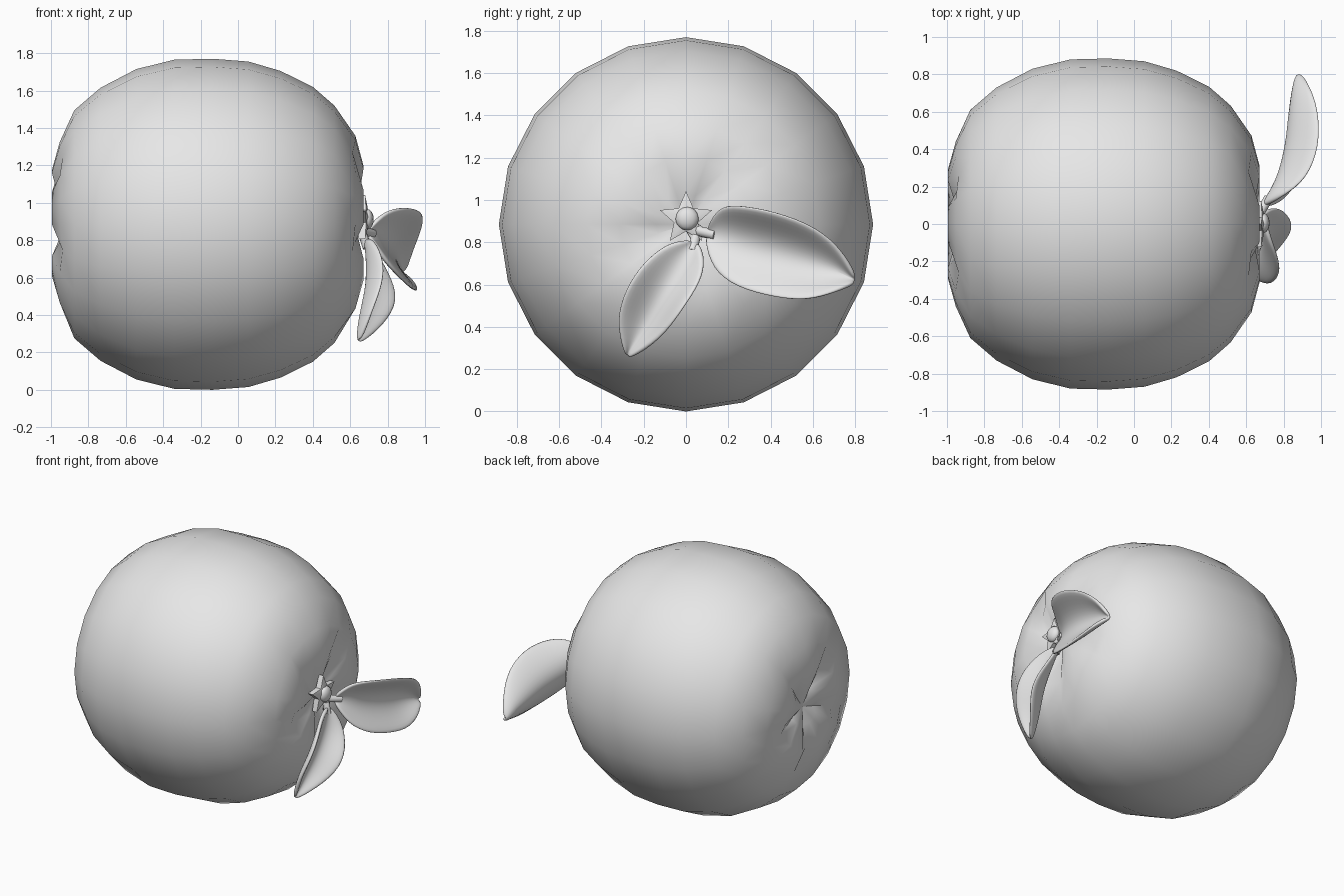
import bpy, bmesh, math
from mathutils import Vector

if "Cube" in bpy.data.objects:
    bpy.data.objects.remove(bpy.data.objects["Cube"])

CZ = 0.885   # height of the fruit axis, which runs along x
grey = bpy.data.materials.new("pale grey")
grey.diffuse_color = (0.8, 0.8, 0.8, 1)
grey.use_nodes = True
grey.node_tree.nodes["Principled BSDF"].inputs["Base Color"].default_value = grey.diffuse_color


def make(name, verts, faces, angle=60):
    """Mesh object with consistent normals and smooth shading."""
    me = bpy.data.meshes.new(name)
    me.from_pydata(verts, [], faces)
    bm = bmesh.new()
    bm.from_mesh(me)
    bmesh.ops.recalc_face_normals(bm, faces=bm.faces)
    bm.to_mesh(me)
    bm.free()
    me.materials.append(grey)
    ob = bpy.data.objects.new(name, me)
    bpy.context.collection.objects.link(ob)
    bpy.ops.object.select_all(action='DESELECT')
    ob.select_set(True)
    bpy.context.view_layer.objects.active = ob
    bpy.ops.object.shade_smooth_by_angle(angle=math.radians(angle))
    return ob


# Fruit: 20-sided lathe around x; (x, radius, groove depth along x)
profile = [(-0.955, 0.13, 0.03), (-0.995, 0.29, 0.045), (-0.953, 0.44, 0.015),
           (-0.875, 0.61, 0), (-0.735, 0.73, 0), (-0.543, 0.83, 0),
           (-0.34, 0.88, 0), (-0.136, 0.885, 0), (0.056, 0.87, 0),
           (0.227, 0.82, 0), (0.4, 0.735, 0), (0.516, 0.634, 0),
           (0.628, 0.473, -0.015), (0.671, 0.313, -0.045), (0.645, 0.14, -0.03)]
N = 20
verts, faces = [], []
for x, r, groove in profile:
    for k in range(N):
        a = math.pi / 2 + 2 * math.pi * k / N
        dx = groove if k % 4 == 2 else 0      # five radial creases at each end
        verts.append((x + dx, r * math.cos(a), CZ + r * math.sin(a)))
for i in range(len(profile) - 1):
    for k in range(N):
        j = (k + 1) % N
        faces.append((i * N + k, i * N + j, (i + 1) * N + j, (i + 1) * N + k))
for row, x in ((0, -0.925), (len(profile) - 1, 0.61)):
    verts.append((x, 0, CZ))
    for k in range(N):
        faces.append((row * N + k, row * N + (k + 1) % N, len(verts) - 1))
make("fruit", verts, faces)

# Calyx: five-pointed star with a raised middle
SZ = 0.912
verts = [(0.705, 0, SZ), (0.61, 0, SZ)]
for k in range(10):
    a = math.pi / 2 + math.pi * k / 5
    r = 0.06 if k % 2 else 0.13
    for x in (0.685 if k % 2 else 0.68, 0.645):
        verts.append((x, r * math.cos(a), SZ + r * math.sin(a)))
faces = []
for k in range(10):
    a, b = 2 + 2 * k, 2 + 2 * ((k + 1) % 10)
    faces += [(0, a, b), (1, a + 1, b + 1), (a, a + 1, b + 1, b)]
make("calyx", verts, faces, 40)

# Stalk stub in the middle of the star
bpy.ops.mesh.primitive_uv_sphere_add(segments=12, ring_count=8, radius=0.055,
                                     location=(0.69, 0.005, SZ))
stub = bpy.context.object
stub.name = "stalk_stub"
stub.scale = (0.65, 1, 1)
stub.data.materials.append(grey)
bpy.ops.object.shade_smooth()


def leaf(name, rows):
    """Cupped blade; each row gives one edge, the midrib and the other edge."""
    verts, faces = [], []
    for row in rows:
        l, m, r = (Vector(p) for p in row)
        hl, hr = l.lerp(m, 0.5), r.lerp(m, 0.5)
        bow = (m - (l + r) / 2) * 0.22
        verts += [l, hl + bow, m, hr + bow, r]
    for i in range(len(rows) - 1):
        for k in range(4):
            a = i * 5 + k
            faces.append((a, a + 1, a + 6, a + 5))
    ob = make(name, verts, faces)
    solid = ob.modifiers.new("thickness", 'SOLIDIFY')
    solid.thickness = 0.03
    solid.offset = 0
    ob.modifiers.new("rounding", 'SUBSURF').levels = 2
    ob.modifiers["rounding"].render_levels = 2


leaf("side_leaf", [
    [(0.71, 0.10, 0.87), (0.69, 0.10, 0.84), (0.71, 0.09, 0.81)],
    [(0.80, 0.15, 0.97), (0.73, 0.17, 0.83), (0.80, 0.12, 0.67)],
    [(0.93, 0.24, 0.98), (0.77, 0.26, 0.80), (0.89, 0.24, 0.58)],
    [(1.00, 0.42, 0.95), (0.81, 0.42, 0.76), (0.94, 0.42, 0.535)],
    [(0.99, 0.62, 0.875), (0.825, 0.60, 0.70), (0.97, 0.57, 0.52)],
    [(0.94, 0.74, 0.76), (0.85, 0.73, 0.66), (0.95, 0.71, 0.565)],
    [(0.90, 0.80, 0.64), (0.875, 0.80, 0.62), (0.90, 0.795, 0.605)]])
leaf("lower_leaf", [
    [(0.70, 0.02, 0.81), (0.685, 0.04, 0.80), (0.70, 0.065, 0.79)],
    [(0.73, -0.09, 0.80), (0.69, 0.00, 0.74), (0.75, 0.09, 0.72)],
    [(0.78, -0.21, 0.70), (0.69, -0.05, 0.65), (0.81, 0.075, 0.62)],
    [(0.78, -0.29, 0.58), (0.685, -0.11, 0.53), (0.87, -0.02, 0.48)],
    [(0.72, -0.335, 0.43), (0.655, -0.19, 0.40), (0.78, -0.12, 0.34)],
    [(0.66, -0.29, 0.27), (0.64, -0.28, 0.26), (0.66, -0.27, 0.25)]])


def leaf_stem(name, points):
    """Short round tube through the points."""
    cu = bpy.data.curves.new(name, 'CURVE')
    cu.dimensions = '3D'
    cu.bevel_depth = 0.025
    cu.bevel_resolution = 2
    cu.use_fill_caps = True
    sp = cu.splines.new('POLY')
    sp.points.add(len(points) - 1)
    for p, co in zip(sp.points, points):
        p.co = (*co, 1)
    cu.materials.append(grey)
    bpy.context.collection.objects.link(bpy.data.objects.new(name, cu))


leaf_stem("side_leaf_stem", [(0.64, 0.03, 0.88), (0.68, 0.07, 0.85), (0.72, 0.14, 0.835)])
leaf_stem("lower_leaf_stem", [(0.63, 0.02, 0.87), (0.67, 0.045, 0.82), (0.69, 0.03, 0.76)])
